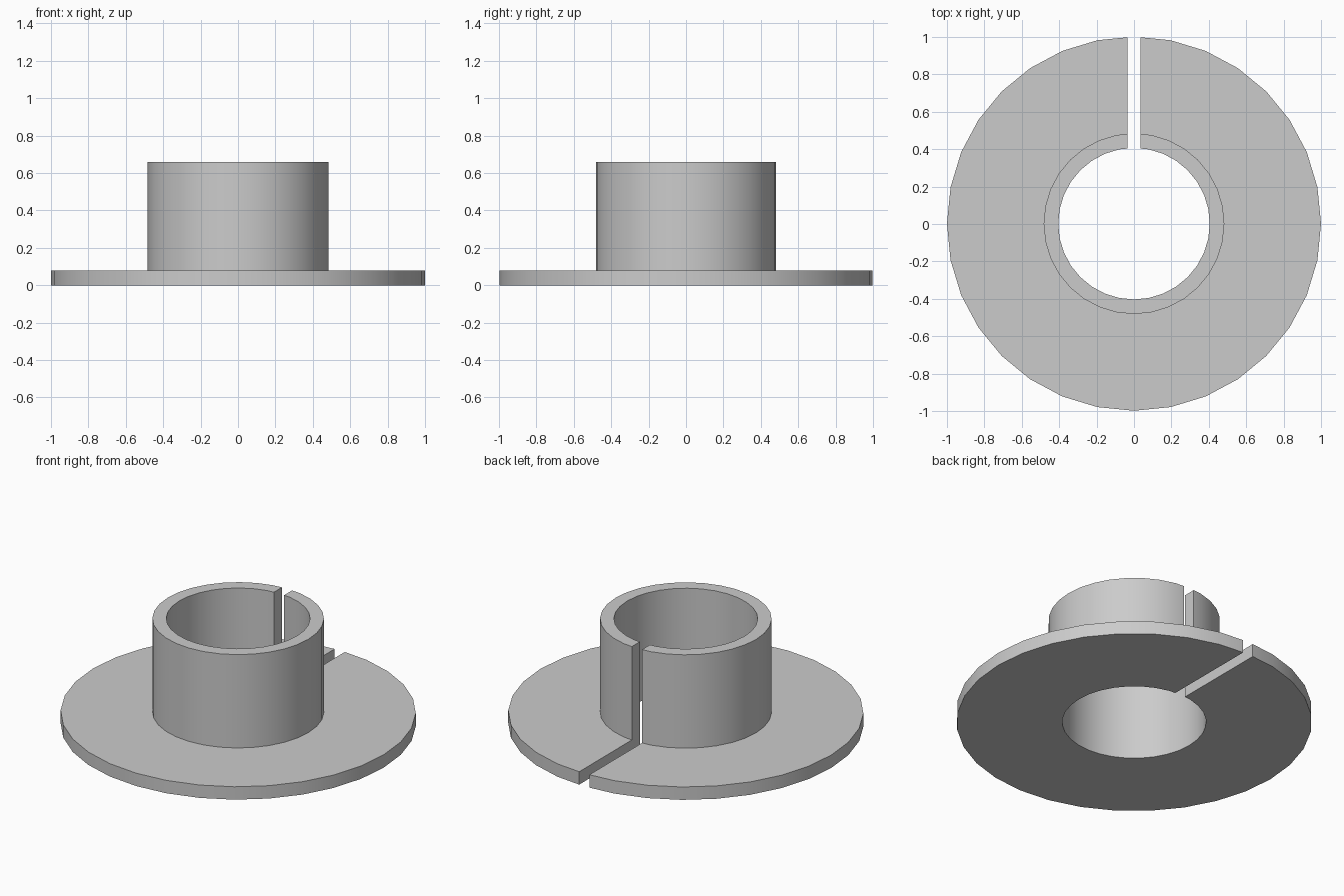
import bpy, bmesh, math
from mathutils import Matrix, Vector

SIDES = 32
BORE, COLLAR, FLANGE = 0.405, 0.483, 1.0
FLANGE_TOP, COLLAR_TOP = 0.08, 0.66
SLOT_WIDTH = 0.07
OFFSET_Y = 0.0017

cube = bpy.data.objects.get("Cube")
if cube:
    bpy.data.objects.remove(cube, do_unlink=True)

grey = bpy.data.materials.new("plain grey")
grey.use_nodes = True
colour = (0.6, 0.6, 0.6, 1)
grey.diffuse_color = colour
grey.node_tree.nodes["Principled BSDF"].inputs["Base Color"].default_value = colour


def make_object(name, bm):
    bmesh.ops.recalc_face_normals(bm, faces=bm.faces)
    mesh = bpy.data.meshes.new(name)
    bm.to_mesh(mesh)
    bm.free()
    mesh.materials.append(grey)
    obj = bpy.data.objects.new(name, mesh)
    bpy.context.collection.objects.link(obj)
    return obj


# Flanged sleeve: an L-shaped section turned about the vertical axis
bm = bmesh.new()
section = [(BORE, 0), (FLANGE, 0), (FLANGE, FLANGE_TOP),
           (COLLAR, FLANGE_TOP), (COLLAR, COLLAR_TOP), (BORE, COLLAR_TOP)]
rings = []
for i in range(SIDES):
    a = math.tau * i / SIDES
    rings.append([bm.verts.new((r * math.cos(a), r * math.sin(a) + OFFSET_Y, z))
                  for r, z in section])
for i, ring in enumerate(rings):
    following = rings[(i + 1) % SIDES]
    for j in range(len(section)):
        k = (j + 1) % len(section)
        bm.faces.new((ring[j], following[j], following[k], ring[k]))
sleeve = make_object("flanged_sleeve", bm)

# Slot through the back of the collar and flange
bm = bmesh.new()
bmesh.ops.create_cube(bm, size=1, matrix=Matrix.Translation(Vector((0, 0.7, 0.4)))
                      @ Matrix.Diagonal((SLOT_WIDTH, 1.2, 1.4, 1)))
cutter = make_object("slot_cutter", bm)
cutter.hide_render = True

slot = sleeve.modifiers.new("slot", "BOOLEAN")
slot.operation = "DIFFERENCE"
slot.solver = "EXACT"
slot.object = cutter

bpy.ops.object.select_all(action="DESELECT")
sleeve.select_set(True)
bpy.context.view_layer.objects.active = sleeve
bpy.ops.object.modifier_apply(modifier=slot.name)
bpy.data.objects.remove(cutter, do_unlink=True)

# Smooth round walls with crisp rims
bpy.ops.object.shade_smooth_by_angle(angle=math.radians(30))
